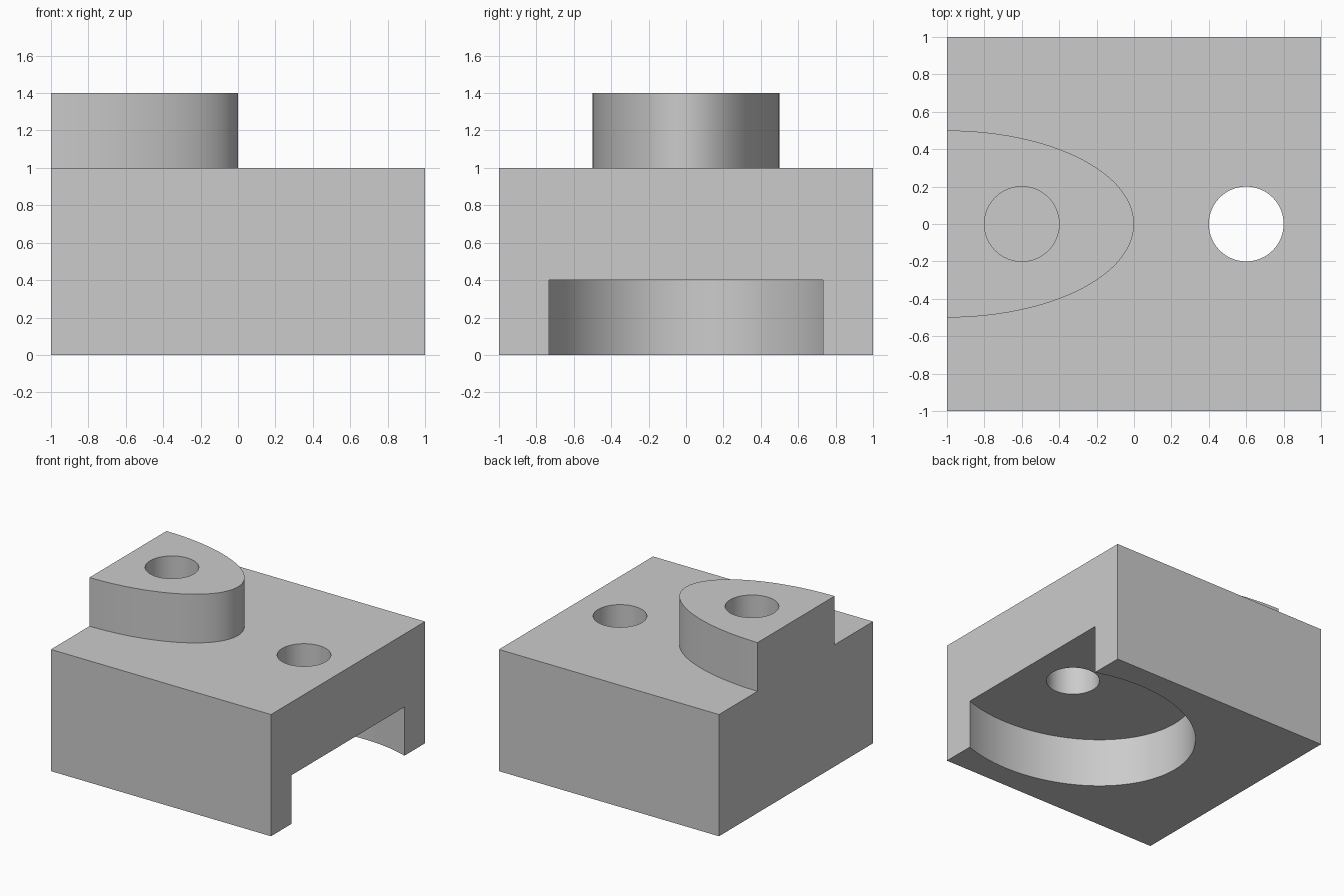
import bpy
import bmesh
import math
from mathutils import Matrix

default = bpy.data.objects.get("Cube")
if default:
    bpy.data.objects.remove(default, do_unlink=True)

# Single plain grey material
grey = bpy.data.materials.new("plain_grey")
grey.use_nodes = True
colour = (0.6, 0.6, 0.6, 1)
grey.diffuse_color = colour
grey.node_tree.nodes["Principled BSDF"].inputs["Base Color"].default_value = colour


def finish(name, bm):
    mesh = bpy.data.meshes.new(name)
    bm.to_mesh(mesh)
    bm.free()
    mesh.materials.append(grey)
    obj = bpy.data.objects.new(name, mesh)
    bpy.context.collection.objects.link(obj)
    return obj


def box(name, x0, x1, y0, y1, z0, z1):
    bm = bmesh.new()
    place = Matrix.Translation(((x0 + x1) / 2, (y0 + y1) / 2, (z0 + z1) / 2))
    size = Matrix.Diagonal((x1 - x0, y1 - y0, z1 - z0, 1))
    bmesh.ops.create_cube(bm, size=1, matrix=place @ size)
    return finish(name, bm)


def oval(name, x, rx, ry, z0, z1, sides=128):
    """Upright elliptical cylinder centred on y = 0."""
    bm = bmesh.new()
    place = Matrix.Translation((x, 0, (z0 + z1) / 2))
    size = Matrix.Diagonal((rx, ry, z1 - z0, 1))
    bmesh.ops.create_cone(bm, cap_ends=True, segments=sides, radius1=1,
                          radius2=1, depth=1, matrix=place @ size)
    return finish(name, bm)


def combine(target, tool, operation):
    """Apply a boolean and discard the tool."""
    tool.hide_render = True
    mod = target.modifiers.new(tool.name, "BOOLEAN")
    mod.operation = operation
    mod.solver = "EXACT"
    mod.object = tool
    bpy.ops.object.select_all(action="DESELECT")
    target.select_set(True)
    bpy.context.view_layer.objects.active = target
    bpy.ops.object.modifier_apply(modifier=mod.name)
    bpy.data.objects.remove(tool, do_unlink=True)


# Block, overlong on the boss side until it is trimmed
block = box("bored_block", -2.5, 1, -1, 1, 0, 1)

# Half-oval boss, cut flush with the side of the block
combine(block, oval("boss", -1, 1, 0.5, 0.5, 1.4), "UNION")
combine(block, box("side_trim", -3, -1, -2, 2, -1, 2), "DIFFERENCE")

# Oval recess underneath, open through the opposite side
combine(block, oval("recess", 0.6, 1, 0.8, -0.4, 0.4), "DIFFERENCE")

# Blind bore in the boss and through bore into the recess
combine(block, oval("boss_bore", -0.6, 0.2, 0.2, 0.4, 1.6, 64), "DIFFERENCE")
combine(block, oval("through_bore", 0.6, 0.2, 0.2, 0.2, 1.6, 64), "DIFFERENCE")

# Smooth curved walls with crisp edges
bpy.ops.object.shade_smooth_by_angle(angle=math.radians(30))
